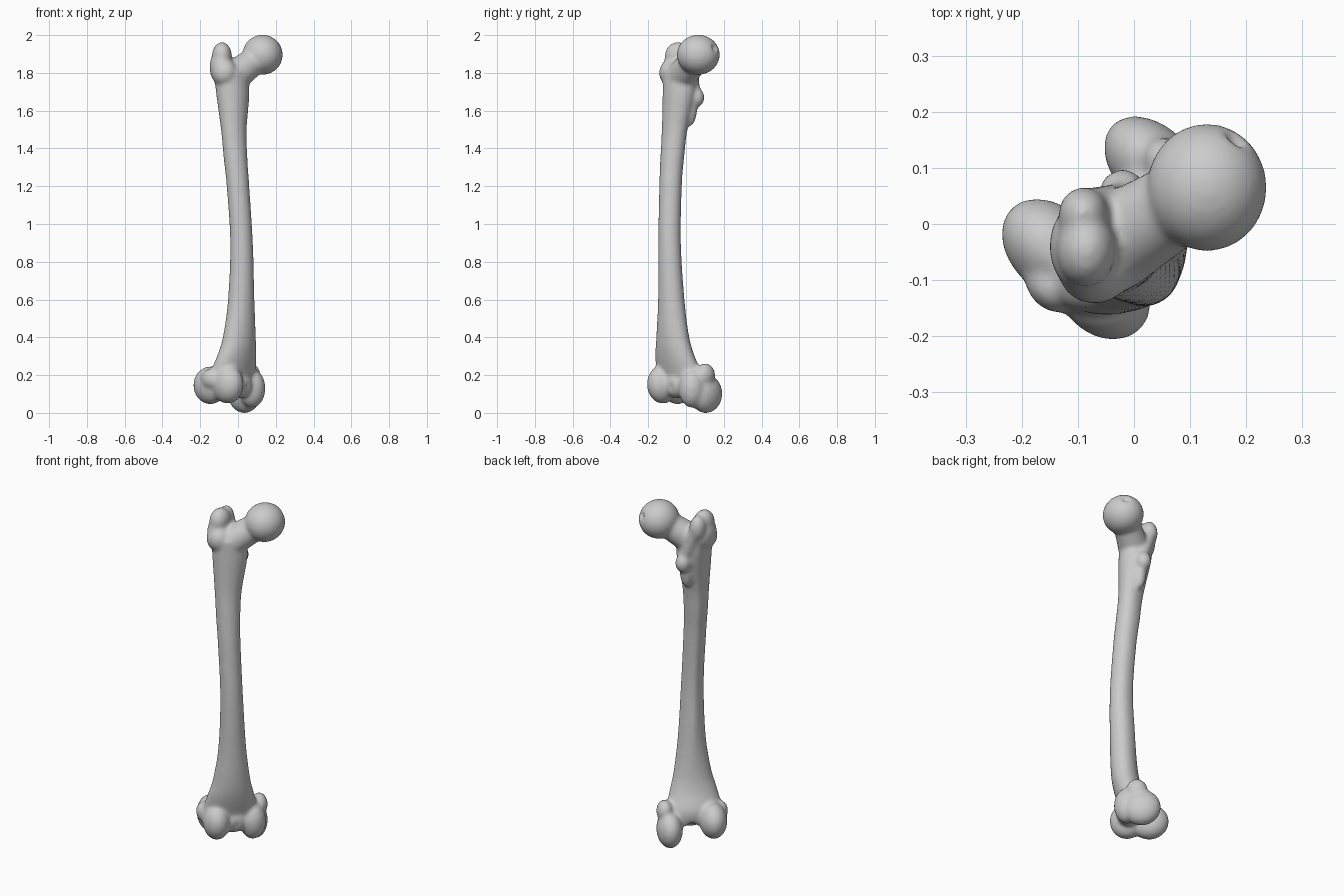
import bpy, bmesh, math
from mathutils import Vector, Matrix

old = bpy.data.objects.get("Cube")
if old:
    bpy.data.objects.remove(old, do_unlink=True)

PAD = 0.003                                   # makes up for smoothing shrinkage
TURN = Matrix.Rotation(math.radians(45), 4, 'Z')   # knee axes: medial, back, up


def ellipsoid(bm, centre, radii, turned=False, pad=PAD):
    r = Vector(radii) + Vector((pad, pad, pad))
    m = Matrix.Translation(centre) @ Matrix.Diagonal((*r, 1))
    bmesh.ops.create_uvsphere(bm, u_segments=32, v_segments=20, radius=1,
                              matrix=TURN @ m if turned else m)


def tapered_rod(bm, a, b, ra, rb, steps=14):
    for i in range(steps + 1):
        t = i / steps
        r = ra + (rb - ra) * t
        ellipsoid(bm, Vector(a).lerp(Vector(b), t), (r, r, r))


def spline(keys, steps):
    for i in range(len(keys) - 1):
        p0, p1, p2, p3 = (keys[min(max(j, 0), len(keys) - 1)] for j in range(i - 1, i + 3))
        for s in range(steps):
            t = s / steps
            yield 0.5 * (2 * p1 + (p2 - p0) * t + (2 * p0 - 5 * p1 + 4 * p2 - p3) * t * t
                         + (3 * p1 - p0 - 3 * p2 + p3) * t ** 3)
    yield keys[-1]


def loft(bm, keys, sides=40):
    rings = []
    for z, cx, cy, ru, rv in spline([Vector(k) for k in keys], 6):
        ridge = 0.12 * min(1, max(0, (z - 0.4) / 0.3))
        ring = []
        for k in range(sides):
            a = math.tau * k / sides
            # raised rough line down the back of the shaft
            f = 1 + ridge * math.exp(-((a - math.pi / 2) / 0.35) ** 2)
            p = TURN @ Vector((ru * math.cos(a) * f, rv * math.sin(a) * f, 0))
            ring.append(bm.verts.new(p + Vector((cx, cy, z))))
        rings.append(ring)
    for lo, hi in zip(rings, rings[1:]):
        for k in range(sides):
            n = (k + 1) % sides
            bm.faces.new((lo[k], lo[n], hi[n], hi[k]))
    bm.faces.new(rings[0][::-1])
    bm.faces.new(rings[-1])


def make_object(name, bm):
    bmesh.ops.recalc_face_normals(bm, faces=bm.faces)
    me = bpy.data.meshes.new(name)
    bm.to_mesh(me)
    bm.free()
    ob = bpy.data.objects.new(name, me)
    bpy.context.collection.objects.link(ob)
    return ob


bm = bmesh.new()

# Shaft: height, centre x, centre y, half width, half depth
loft(bm, [
    (0.12, -0.025, -0.02, 0.13, 0.07),
    (0.2, -0.028, -0.032, 0.148, 0.085),
    (0.3, -0.007, -0.058, 0.125, 0.078),
    (0.4, 0.007, -0.07, 0.1, 0.073),
    (0.6, 0.017, -0.078, 0.074, 0.066),
    (0.9, 0.019, -0.087, 0.061, 0.059),
    (1.2, 0.0, -0.082, 0.061, 0.059),
    (1.35, -0.013, -0.073, 0.065, 0.061),
    (1.5, -0.022, -0.06, 0.073, 0.063),
    (1.7, -0.028, -0.035, 0.095, 0.082),
    (1.81, -0.04, -0.035, 0.09, 0.085)])

# Ball head and neck
ellipsoid(bm, (0.13, 0.065, 1.896), (0.104, 0.111, 0.103))
tapered_rod(bm, (0.1, 0.05, 1.875), (-0.03, -0.03, 1.775), 0.068, 0.082)

# Large outer knob, its peak and rear hook
ellipsoid(bm, (-0.088, -0.04, 1.83), (0.06, 0.08, 0.09))
ellipsoid(bm, (-0.07, -0.075, 1.8), (0.065, 0.065, 0.07))
ellipsoid(bm, (-0.085, -0.045, 1.89), (0.05, 0.065, 0.07))
ellipsoid(bm, (-0.09, 0.018, 1.88), (0.042, 0.045, 0.07))

# Crest running down to the small inner knob
tapered_rod(bm, (-0.085, 0.025, 1.87), (-0.02, 0.04, 1.7), 0.036, 0.032)
ellipsoid(bm, (-0.02, 0.054, 1.67), (0.04, 0.041, 0.05))
ellipsoid(bm, (-0.02, 0.022, 1.62), (0.035, 0.035, 0.1))

# Knee end: outer condyle, inner condyle, bridge, side bumps
for centre, radii in [
        ((-0.135, 0.072, 0.146), (0.072, 0.1, 0.097)),
        ((-0.125, -0.048, 0.152), (0.072, 0.09, 0.1)),
        ((0.098, 0.05, 0.102), (0.067, 0.1, 0.1)),
        ((0.075, -0.03, 0.13), (0.068, 0.068, 0.1)),
        ((-0.03, -0.035, 0.15), (0.08, 0.06, 0.07)),
        ((-0.185, 0.025, 0.18), (0.035, 0.05, 0.05)),
        ((0.12, 0.025, 0.2), (0.042, 0.055, 0.06))]:
    ellipsoid(bm, centre, radii, turned=True)

bone = make_object("thigh_bone", bm)

# Hollows: pit on the head, notch between condyles, groove in front
cut = bmesh.new()
ellipsoid(cut, (0.187, 0.156, 1.935), (0.022, 0.022, 0.022), pad=0)
ellipsoid(cut, (-0.02, 0.11, 0.06), (0.042, 0.1, 0.09), turned=True, pad=0)
ellipsoid(cut, (-0.02, -0.135, 0.1), (0.04, 0.05, 0.11), turned=True, pad=0)
hollows = make_object("hollow_cutter", cut)
hollows.hide_render = True


def remesh(name):
    mod = bone.modifiers.new(name, 'REMESH')
    mod.mode = 'VOXEL'
    mod.voxel_size = 0.008


# Fuse, carve, then soften
remesh("fuse")
carve = bone.modifiers.new("carve", 'BOOLEAN')
carve.operation = 'DIFFERENCE'
carve.object = hollows
remesh("refuse")
soften = bone.modifiers.new("soften", 'SMOOTH')
soften.factor = 0.5
soften.iterations = 12

bpy.ops.object.select_all(action='DESELECT')
bone.select_set(True)
bpy.context.view_layer.objects.active = bone
for mod_name in [m.name for m in bone.modifiers]:
    bpy.ops.object.modifier_apply(modifier=mod_name)
bpy.data.objects.remove(hollows, do_unlink=True)
bpy.ops.object.shade_smooth()

# Single grey bone colour
grey = bpy.data.materials.new("bone_grey")
grey.use_nodes = True
colour = (0.6, 0.6, 0.6, 1)
grey.diffuse_color = colour
grey.node_tree.nodes["Principled BSDF"].inputs["Base Color"].default_value = colour
bone.data.materials.clear()
bone.data.materials.append(grey)
